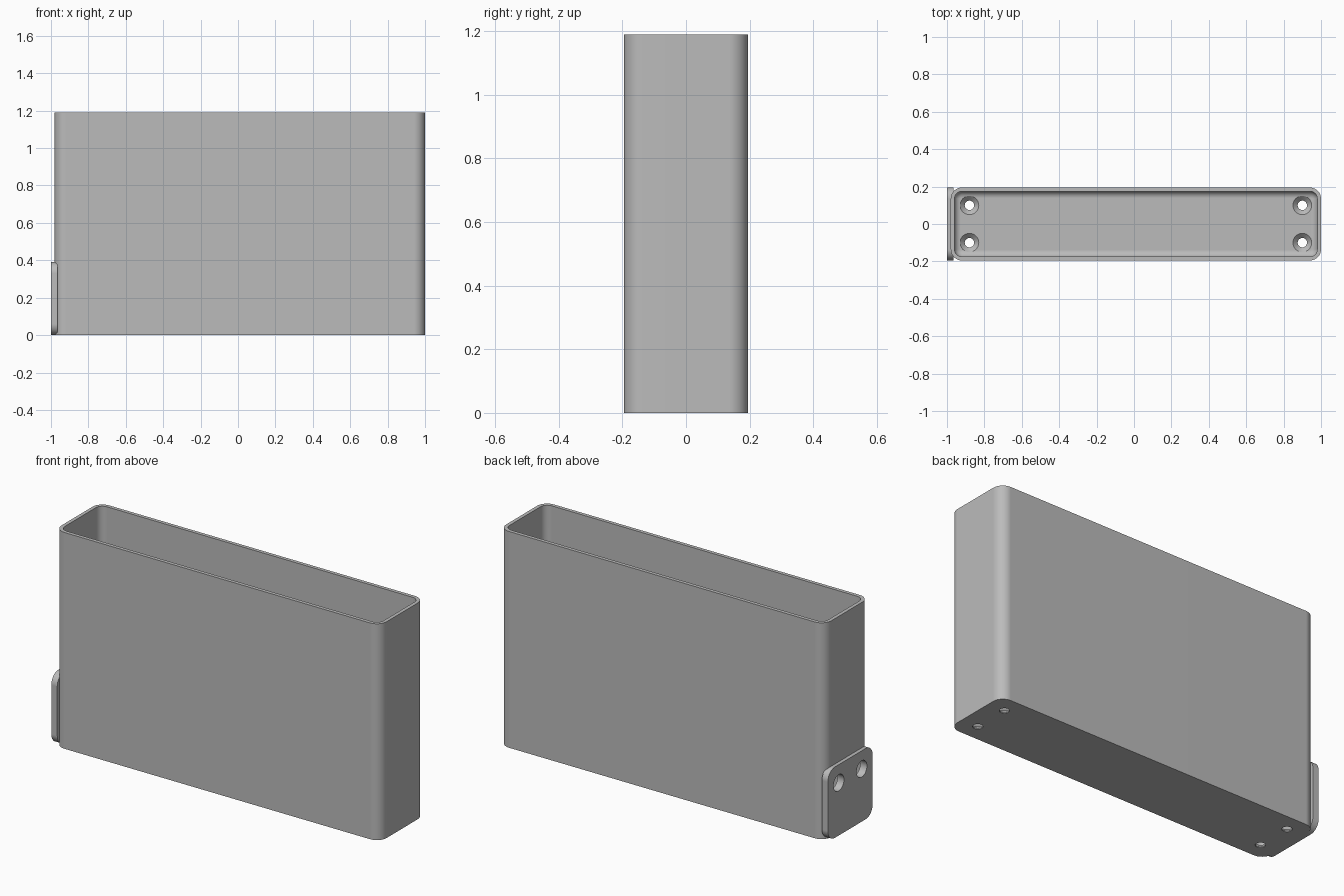
import bpy
import bmesh
import math
from mathutils import Vector

if "Cube" in bpy.data.objects:
    bpy.data.objects.remove(bpy.data.objects["Cube"])

grey = bpy.data.materials.new("plain grey")
grey.use_nodes = True
grey.diffuse_color = (0.5, 0.5, 0.5, 1)
grey.node_tree.nodes["Principled BSDF"].inputs["Base Color"].default_value = grey.diffuse_color

LEFT, RIGHT, DEPTH, HEIGHT = -0.98, 1.0, 0.195, 1.19
WALL, FLOOR, CORNER, FILLET = 0.02, 0.03, 0.06, 0.035
MID, HALF = (LEFT + RIGHT) / 2, (RIGHT - LEFT) / 2


def rounded_rect(half_u, half_v, radius, steps=8):
    """Outline of a rounded rectangle, counter-clockwise."""
    points = []
    for quarter, (su, sv) in enumerate(((1, 1), (-1, 1), (-1, -1), (1, -1))):
        for i in range(steps + 1):
            a = math.pi / 2 * (quarter + i / steps)
            points.append((su * (half_u - radius) + radius * math.cos(a),
                           sv * (half_v - radius) + radius * math.sin(a)))
    return points


def circle(radius, count=40):
    return [(radius * math.cos(2 * math.pi * i / count),
             radius * math.sin(2 * math.pi * i / count)) for i in range(count)]


def skin(name, rings):
    """Join matching rings into a closed solid."""
    bm = bmesh.new()
    loops = [[bm.verts.new(p) for p in ring] for ring in rings]
    n = len(loops[0])
    for low, high in zip(loops, loops[1:]):
        for i in range(n):
            j = (i + 1) % n
            bm.faces.new((low[i], low[j], high[j], high[i]))
    bm.faces.new(loops[0][::-1])
    bm.faces.new(loops[-1])
    bmesh.ops.recalc_face_normals(bm, faces=bm.faces)
    mesh = bpy.data.meshes.new(name)
    bm.to_mesh(mesh)
    bm.free()
    mesh.materials.append(grey)
    obj = bpy.data.objects.new(name, mesh)
    bpy.context.collection.objects.link(obj)
    return obj


def body_ring(inset, z):
    outline = rounded_rect(HALF - inset, DEPTH - inset, CORNER - inset)
    return [Vector((MID + u, v, z)) for u, v in outline]


def finish(obj, cutters):
    """Cut the holes, then smooth the rounded surfaces."""
    bpy.ops.object.select_all(action="DESELECT")
    bpy.context.view_layer.objects.active = obj
    obj.select_set(True)
    for cutter in cutters:
        mod = obj.modifiers.new("hole", "BOOLEAN")
        mod.operation, mod.solver, mod.object = "DIFFERENCE", "EXACT", cutter
        bpy.ops.object.modifier_apply(modifier=mod.name)
    bpy.ops.object.shade_smooth_by_angle(angle=math.radians(30))
    mod = obj.modifiers.new("even shading", "WEIGHTED_NORMAL")
    mod.keep_sharp = True


# Open-topped bin with rounded corners and a fillet around the floor
rings = [body_ring(0, 0), body_ring(0, HEIGHT), body_ring(WALL, HEIGHT)]
for i in range(9):
    a = math.pi / 2 * i / 8
    rings.append(body_ring(WALL + FILLET * (1 - math.cos(a)),
                           FLOOR + FILLET * (1 - math.sin(a))))
body = skin("bin_body", rings)

# Mounting plate on the end wall
plate = skin("mounting_plate", [
    [Vector((x, u, 0.195 + v)) for u, v in rounded_rect(DEPTH, 0.195, 0.06)]
    for x in (-1.0, -0.964)])

# Countersunk screw holes in the floor
floor_cutters = []
profile = ((0.025, -0.05), (0.025, 0.005), (0.05, FLOOR), (0.05, 0.1))
for x in (LEFT + 0.1, RIGHT - 0.1):
    for y in (-0.1, 0.1):
        floor_cutters.append(skin("floor_hole_cutter", [
            [Vector((x + u, y + v, z)) for u, v in circle(r)] for r, z in profile]))

# Round holes through the plate and the end wall
plate_cutters = [skin("plate_hole_cutter", [
    [Vector((x, y + u, 0.29 + v)) for u, v in circle(0.045)] for x in (-1.1, -0.9)])
    for y in (-0.1, 0.1)]

finish(body, floor_cutters + plate_cutters)
finish(plate, plate_cutters)

for cutter in floor_cutters + plate_cutters:
    bpy.data.objects.remove(cutter)
